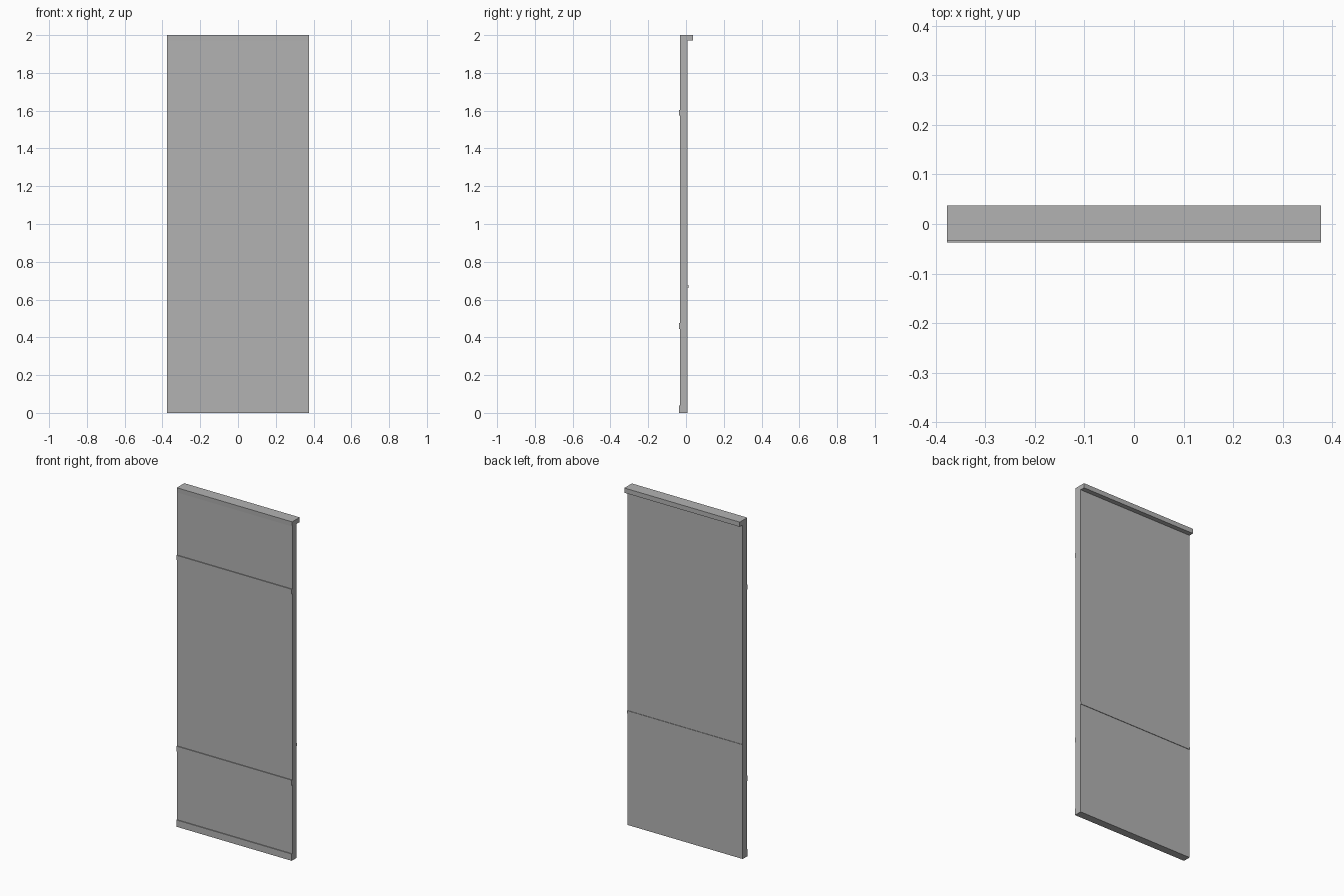
import bpy
import bmesh

cube = bpy.data.objects.get("Cube")
if cube:
    bpy.data.objects.remove(cube, do_unlink=True)

grey = bpy.data.materials.new("plain grey")
grey.use_nodes = True
colour = (0.45, 0.45, 0.45, 1)
grey.diffuse_color = colour
grey.node_tree.nodes["Principled BSDF"].inputs["Base Color"].default_value = colour

HALF_WIDTH = 0.377
FRONT, BACK = -0.032, 0.009


def extrude_profile(name, profile):
    """Extrude a (y, z) outline across the full panel width."""
    bm = bmesh.new()
    face = bm.faces.new([bm.verts.new((-HALF_WIDTH, y, z)) for y, z in profile])
    ext = bmesh.ops.extrude_face_region(bm, geom=[face])
    moved = [v for v in ext["geom"] if isinstance(v, bmesh.types.BMVert)]
    bmesh.ops.translate(bm, verts=moved, vec=(2 * HALF_WIDTH, 0, 0))
    bmesh.ops.recalc_face_normals(bm, faces=bm.faces)
    mesh = bpy.data.meshes.new(name)
    bm.to_mesh(mesh)
    bm.free()
    mesh.materials.append(grey)
    obj = bpy.data.objects.new(name, mesh)
    bpy.context.collection.objects.link(obj)
    return obj


def bar(name, y0, y1, z0, z1):
    return extrude_profile(name, [(y0, z0), (y1, z0), (y1, z1), (y0, z1)])


# Upright panel with the top ledge turned out at the back
LEDGE_BACK, LEDGE_Z = 0.037, 1.972
extrude_profile("panel_with_top_ledge", [
    (FRONT, 0), (BACK, 0), (BACK, LEDGE_Z), (LEDGE_BACK, LEDGE_Z),
    (LEDGE_BACK, 2), (FRONT - 0.001, 2), (FRONT, LEDGE_Z)])

# Raised rails across the front
for name, z0, z1 in (("bottom_rail", 0, 0.04),
                     ("lower_rail", 0.445, 0.476),
                     ("upper_rail", 1.575, 1.603)):
    bar(name, -0.037, FRONT, z0, z1)

# Thin bead across the back
bar("back_bead", BACK, BACK + 0.003, 0.66, 0.676)
